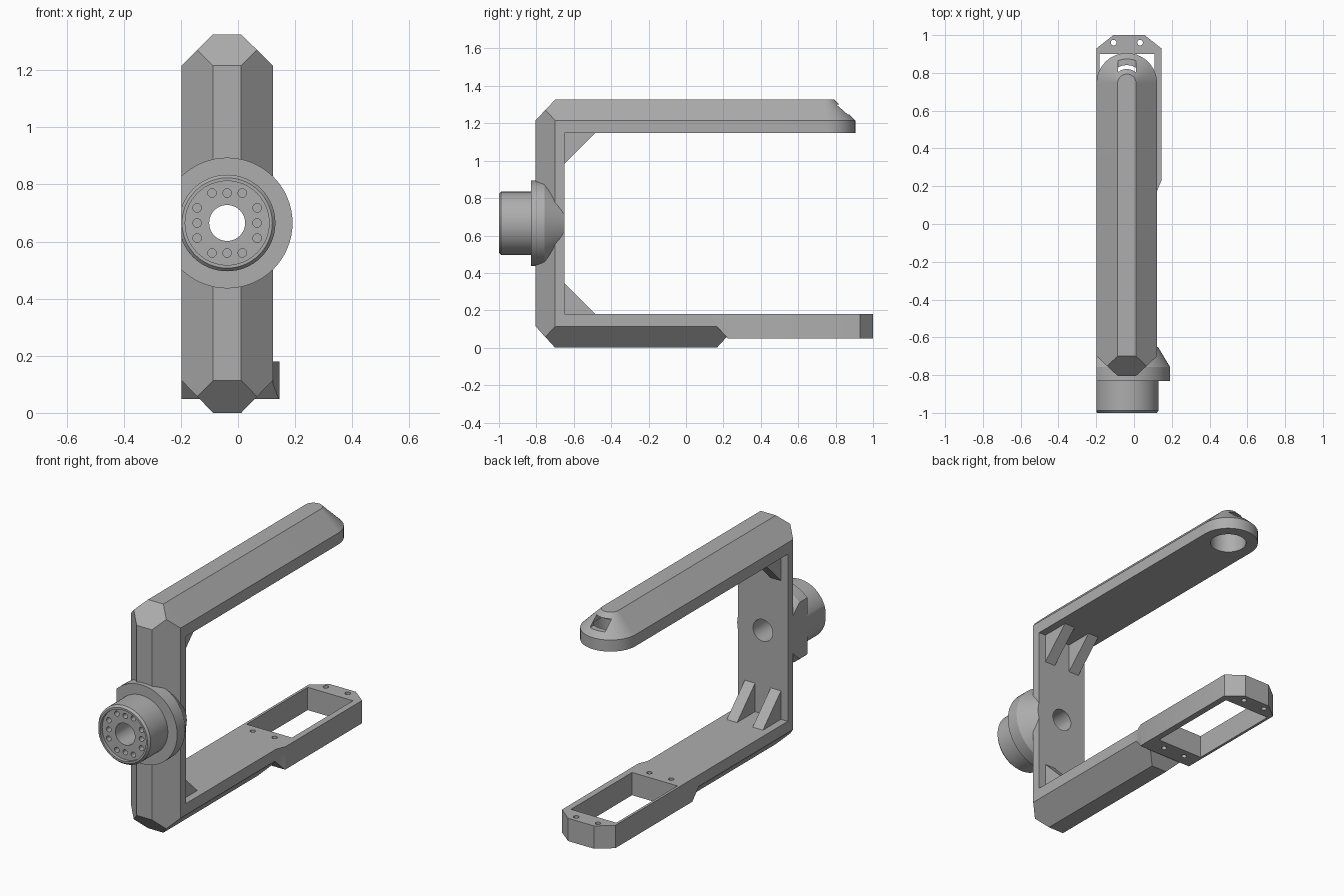
import bpy, bmesh, math
from mathutils import Matrix, Vector

if "Cube" in bpy.data.objects:
    bpy.data.objects.remove(bpy.data.objects["Cube"], do_unlink=True)

CX, HALF, FLAT = -0.038, 0.16, 0.049     # bar centre, half width, half flat ridge
HUB_Z = 0.665

gray = bpy.data.materials.new("plain gray")
gray.use_nodes = True
gray.diffuse_color = (0.42, 0.42, 0.42, 1)
gray.node_tree.nodes["Principled BSDF"].inputs["Base Color"].default_value = (0.42, 0.42, 0.42, 1)


def make(name, bm):
    bmesh.ops.recalc_face_normals(bm, faces=bm.faces[:])
    mesh = bpy.data.meshes.new(name)
    bm.to_mesh(mesh)
    bm.free()
    ob = bpy.data.objects.new(name, mesh)
    bpy.context.collection.objects.link(ob)
    mesh.materials.append(gray)
    return ob


def slice_off(bm, point, normal):
    """Cut away everything beyond a plane and close the opening."""
    bmesh.ops.bisect_plane(bm, geom=bm.verts[:] + bm.edges[:] + bm.faces[:],
                           plane_co=point, plane_no=normal, clear_outer=True)
    bmesh.ops.holes_fill(bm, edges=[e for e in bm.edges if e.is_boundary], sides=0)


def prism(bm, outline, offset):
    face = bm.faces.new([bm.verts.new(p) for p in outline])
    new = bmesh.ops.extrude_face_region(bm, geom=[face])["geom"]
    bmesh.ops.translate(bm, vec=offset, verts=[v for v in new if isinstance(v, bmesh.types.BMVert)])


def add_box(bm, low, high):
    low, high = Vector(low), Vector(high)
    size = Matrix.Diagonal((*(high - low), 1))
    bmesh.ops.create_cube(bm, size=1, matrix=Matrix.Translation((low + high) / 2) @ size)


def add_rod(bm, centre, radius, depth, axis="Z", segments=24):
    turn = Matrix.Rotation(math.pi / 2, 4, "X") if axis == "Y" else Matrix()
    bmesh.ops.create_cone(bm, cap_ends=True, segments=segments, radius1=radius, radius2=radius,
                          depth=depth, matrix=Matrix.Translation(centre) @ turn)


def boolean(target, tool, operation="DIFFERENCE"):
    mod = target.modifiers.new("cut", "BOOLEAN")
    mod.operation, mod.solver, mod.object = operation, "EXACT", tool
    bpy.context.view_layer.objects.active = target
    bpy.ops.object.modifier_apply(modifier=mod.name)


def discard(*obs):
    for ob in obs:
        bpy.data.objects.remove(ob, do_unlink=True)


# C-shaped frame: ridged bar swept around two mitred corners
post_y = (-0.65, -0.70, -0.804)
top_z = (1.149, 1.216, 1.326)
low_z = (0.18, 0.114, 0.0)
half_x = (HALF, HALF, FLAT)
stations = [((0.745,) * 3, top_z), (post_y, top_z), (post_y, low_z), ((0.27, 0.27, 0.165), low_z)]
bm = bmesh.new()
rings = []
for ys, zs in stations:
    side = list(zip(half_x, ys, zs))
    rings.append([bm.verts.new((CX + x, y, z)) for x, y, z in side]
                 + [bm.verts.new((CX - x, y, z)) for x, y, z in reversed(side)])
for a, b in zip(rings, rings[1:]):
    for i in range(6):
        j = (i + 1) % 6
        bm.faces.new((a[i], a[j], b[j], b[i]))
end = rings[-1]
bm.faces.new((end[0], end[1], end[4], end[5]))
bm.faces.new((end[1], end[2], end[3], end[4]))

# Rounded tip of the upper arm
STEPS = 28
columns = [rings[0][:3]]
for s in range(1, STEPS):
    a = math.pi * s / STEPS
    columns.append([bm.verts.new((CX + r * math.cos(a), 0.745 + r * math.sin(a), z))
                    for r, z in zip(half_x, top_z)])
columns.append(rings[0][:2:-1])
for a, b in zip(columns, columns[1:]):
    for k in range(2):
        bm.faces.new((a[k], a[k + 1], b[k + 1], b[k]))
bm.faces.new([c[0] for c in columns])
bm.faces.new([c[2] for c in columns])

# Chamfered outer corners
slice_off(bm, (0, -0.804, 1.216), (0, -0.11, 0.104))
slice_off(bm, (0, -0.804, 0.114), (0, -0.114, -0.104))
frame = make("frame", bm)

# Widened mounting block at the end of the lower arm
bm = bmesh.new()
left, right = CX - HALF, 0.145
outline = [(0.122, 0.10), (0.122, 0.175), (right, 0.23), (right, 0.93), (0.056, 1.0),
           (-0.109, 1.0), (left, 0.93), (left, 0.10)]
prism(bm, [(x, y, 0.048) for x, y in outline], (0, 0, 0.132))
slice_off(bm, (0, 0.165, 0.114), (0, -0.066, -0.06))
block = make("mounting_block", bm)
boolean(frame, block, "UNION")
discard(block)

# Openings in the frame: window, bore under the tip, tip slot, screw holes
bm = bmesh.new()
add_box(bm, (-0.183, 0.34, -0.1), (0.108, 0.90, 0.4))
for x in (-0.108, 0.032):
    for y in (0.29, 0.96):
        add_rod(bm, (x, y, 0.1), 0.015, 0.4, segments=16)
add_rod(bm, (CX, 0.745, 1.17), 0.096, 0.19, segments=48)
openings = make("openings_cutter", bm)
boolean(frame, openings)
bm = bmesh.new()
add_box(bm, (CX - 0.048, 0.76, 1.247), (CX + 0.048, 0.95, 1.30))
slot = make("slot_cutter", bm)
boolean(frame, slot)
discard(openings, slot)

# Hub: turned flange and collar, trimmed flush with the frame side
profile = [(0.0, -0.652), (0.166, -0.652), (0.229, -0.757), (0.229, -0.83), (0.169, -0.83),
           (0.169, -0.988), (0.158, -1.0), (0.147, -1.0), (0.147, -0.98), (0.0, -0.98)]
bm = bmesh.new()
path = [bm.verts.new((r, y, 0)) for r, y in profile]
edges = [bm.edges.new(pair) for pair in zip(path, path[1:])]
bmesh.ops.spin(bm, geom=path + edges, cent=(0, 0, 0), axis=(0, 1, 0),
               angle=2 * math.pi, steps=64, use_duplicate=False)
bmesh.ops.remove_doubles(bm, verts=bm.verts[:], dist=0.0001)
bmesh.ops.translate(bm, vec=(CX, 0, HUB_Z), verts=bm.verts[:])
slice_off(bm, (left, 0, 0), (-1, 0, 0))
hub = make("hub", bm)

# Centre bore through hub and post
bm = bmesh.new()
add_rod(bm, (CX, -0.8, HUB_Z), 0.063, 0.7, "Y", 40)
bore = make("bore_cutter", bm)
boolean(frame, bore)
boolean(hub, bore)

# Twelve screw holes in the hub face
bm = bmesh.new()
for far in (-0.105, 0.105):
    for step in (-0.053, 0, 0.053):
        for dx, dz in ((far, step), (step, far)):
            add_rod(bm, (CX + dx, -0.98, HUB_Z + dz), 0.015, 0.1, "Y", 16)
screws = make("screw_cutter", bm)
boolean(hub, screws)
discard(bore, screws)

# Paired gusset ribs in both inner corners
parts = [frame, hub]
for level, z, up in (("upper", top_z[0], -1), ("lower", low_z[0], 1)):
    for name, x in (("left", CX + 0.083), ("right", CX - 0.083)):
        bm = bmesh.new()
        prism(bm, [(x - 0.033, -0.66, z - 0.01 * up), (x - 0.033, -0.475, z - 0.01 * up),
                   (x - 0.033, -0.66, z + 0.175 * up)], (0.066, 0, 0))
        parts.append(make(f"{level}_rib_{name}", bm))

# Smooth round surfaces, crisp edges
bpy.ops.object.select_all(action="DESELECT")
for ob in parts:
    ob.select_set(True)
bpy.context.view_layer.objects.active = frame
bpy.ops.object.shade_smooth_by_angle(angle=math.radians(25))
